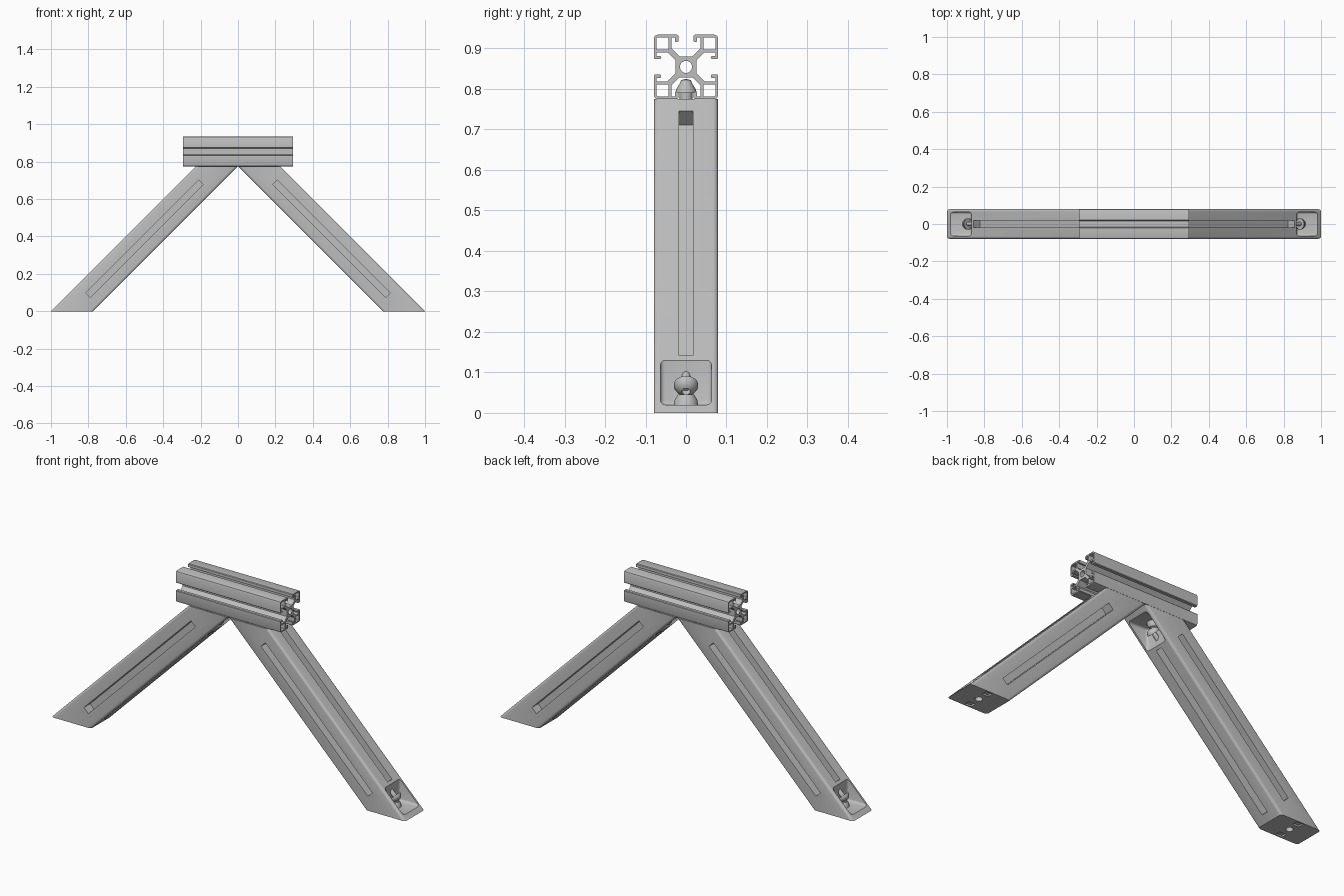
import bpy, bmesh, math
from mathutils import Matrix, Vector

cube = bpy.data.objects.get("Cube")
if cube:
    bpy.data.objects.remove(cube, do_unlink=True)

metal = bpy.data.materials.new("satin_grey")
metal.use_nodes = True
GREY = (0.52, 0.52, 0.52, 1)
metal.diffuse_color = GREY
metal.node_tree.nodes["Principled BSDF"].inputs["Base Color"].default_value = GREY

MID = Vector((0.5, 0, 0.3875))      # centre of one leg
HALF = 0.0795                       # half thickness of legs and rail
TILT = math.radians(45)
BOLT_X = 0.8875


def add_object(name, mesh):
    ob = bpy.data.objects.new(name, mesh)
    bpy.context.scene.collection.objects.link(ob)
    mesh.materials.clear()
    mesh.materials.append(metal)
    return ob


def from_bmesh(name, bm):
    bmesh.ops.recalc_face_normals(bm, faces=bm.faces)
    mesh = bpy.data.meshes.new(name)
    bm.to_mesh(mesh)
    bm.free()
    return add_object(name, mesh)


def smooth(ob):
    bpy.ops.object.select_all(action='DESELECT')
    bpy.context.view_layer.objects.active = ob
    ob.select_set(True)
    bpy.ops.object.shade_smooth_by_angle(angle=math.radians(35))


def box(name, centre, size, rot=0.0, bevel=0.0):
    bm = bmesh.new()
    bmesh.ops.create_cube(bm, size=1)
    bmesh.ops.scale(bm, vec=size, verts=bm.verts)
    if bevel:
        bmesh.ops.bevel(bm, geom=bm.edges[:], offset=bevel, segments=3,
                        profile=0.5, affect='EDGES')
    bmesh.ops.transform(bm, verts=bm.verts, matrix=Matrix.Translation(centre)
                        @ Matrix.Rotation(rot, 4, 'Y'))
    return from_bmesh(name, bm)


def lathe(name, profile, centre, rot=0.0, closed=False, steps=28):
    """Spin a (radius, height) profile about z, then tilt it about y."""
    bm = bmesh.new()
    vs = [bm.verts.new((r, 0, z)) for r, z in profile]
    edges = [bm.edges.new(p) for p in zip(vs, vs[1:])]
    if closed:
        edges.append(bm.edges.new((vs[-1], vs[0])))
    bmesh.ops.spin(bm, geom=vs + edges, cent=(0, 0, 0), axis=(0, 0, 1),
                   angle=2 * math.pi, steps=steps)
    bmesh.ops.remove_doubles(bm, verts=bm.verts, dist=1e-5)
    bmesh.ops.transform(bm, verts=bm.verts, matrix=Matrix.Translation(centre)
                        @ Matrix.Rotation(rot, 4, 'Y'))
    return from_bmesh(name, bm)


def cut(ob, cutter):
    mod = ob.modifiers.new("cut", 'BOOLEAN')
    mod.operation, mod.solver, mod.object = 'DIFFERENCE', 'EXACT', cutter
    bpy.context.view_layer.update()
    mesh = bpy.data.meshes.new_from_object(
        ob.evaluated_get(bpy.context.evaluated_depsgraph_get()))
    ob.modifiers.clear()
    ob.data = mesh
    bpy.data.objects.remove(cutter, do_unlink=True)


def opposite(p):
    """Same place at the other end of the leg (half turn about its centre)."""
    return 2 * MID - Vector(p)


# Slanted leg with rounded long edges
bm = bmesh.new()
outline = [(0.775, 0), (1, 0), (0.225, 0.775), (0, 0.775)]
base = bm.faces.new([bm.verts.new((x, -HALF, z)) for x, z in outline])
side = bmesh.ops.extrude_face_region(bm, geom=[base])
bmesh.ops.translate(bm, vec=(0, 2 * HALF, 0),
                    verts=[g for g in side["geom"] if isinstance(g, bmesh.types.BMVert)])
long_edges = [e for e in bm.edges if abs(e.verts[0].co.z - e.verts[1].co.z) > 0.5]
bmesh.ops.bevel(bm, geom=long_edges, offset=0.012, segments=4, profile=0.5, affect='EDGES')
leg = from_bmesh("left_leg", bm)

# Long grooves on all four sides
normal = Vector((1, 0, 1)).normalized()
for s in (-1, 1):
    cut(leg, box("groove_cutter", MID + s * HALF * normal, (0.855, 0.035, 0.1), TILT))
    cut(leg, box("groove_cutter", MID + Vector((0, s * HALF, 0)), (0.855, 0.1, 0.035), TILT))

# Bolt pockets, bolt holes and shallow end notches at both ends
for place in (Vector, opposite):
    cut(leg, box("pocket_cutter", place((1.02, 0, 0.17)), (0.3, 0.126, 0.3), bevel=0.011))
    cut(leg, lathe("hole_cutter", [(0, -0.05), (0.017, -0.05), (0.017, 0.05), (0, 0.05)],
                   place((BOLT_X, 0, 0))))
    for s in (-1, 1):
        cut(leg, box("notch_cutter", place((BOLT_X, s * 0.058, 0)), (0.035, 0.03, 0.016)))
smooth(leg)

# Fasteners
HEAD = [(0, 0.008), (0.009, 0.008), (0.011, 0.02), (0.018, 0.017), (0.025, 0.011),
        (0.03, 0), (0.03, -0.004), (0.011, -0.004), (0.011, -0.05), (0, -0.05)]
COLLAR = [(0.017, 0), (0.03, 0), (0.028, 0.012), (0.02, 0.025), (0.017, 0.025)]
ANCHOR = [(0, 0), (0.016, 0), (0.016, 0.042), (0.026, 0.042), (0.025, 0.05),
          (0.015, 0.066), (0.012, 0.074), (0, 0.077)]
AXIS = math.radians(135)
parts = [
    leg,
    lathe("left_foot_collar", COLLAR, (BOLT_X, 0, 0.02), closed=True),
    lathe("left_foot_bolt", HEAD, (0.89, 0, 0.067), AXIS),
    lathe("left_top_collar", COLLAR, opposite((BOLT_X, 0, 0.02)), math.pi, closed=True),
    lathe("left_top_bolt", HEAD, opposite((0.89, 0, 0.067)), AXIS + math.pi),
    lathe("left_rail_anchor", ANCHOR, (1 - BOLT_X, 0, 0.748)),
]
for ob in parts:
    smooth(ob)
    twin = bpy.data.objects.new(ob.name.replace("left", "right"), ob.data)
    twin.rotation_euler.z = math.pi
    bpy.context.scene.collection.objects.link(twin)

# Slotted rail: one eighth of the section, mirrored and turned four times
eighth = [(0.010, 0.026), (0.016, 0.026), (0.036, 0.046), (0.036, 0.073), (0.027, 0.073),
          (0.027, 0.063), (0.024, 0.061), (0.019, 0.063), (0.019, 0.077), (0.022, HALF),
          (0.070, HALF)]
quarter = eighth + [(0.0768, 0.0768)] + [(v, u) for u, v in reversed(eighth)]
cell = [(0.043, 0.043), (0.073, 0.043), (0.073, 0.07), (0.07, 0.073), (0.043, 0.073)]
loops = [[]]
for k in range(4):
    turn = Matrix.Rotation(-k * math.pi / 2, 2)
    loops[0] += [turn @ Vector(p) for p in quarter]
    loops.append([turn @ Vector(p) for p in cell])
loops.append([Vector((math.cos(a), math.sin(a))) * 0.015
              for a in (i * math.pi / 12 for i in range(24))])

curve = bpy.data.curves.new("rail_section", 'CURVE')
curve.dimensions, curve.fill_mode, curve.extrude = '2D', 'BOTH', 0.295
for loop in loops:
    spline = curve.splines.new('POLY')
    spline.points.add(len(loop) - 1)
    for point, p in zip(spline.points, loop):
        point.co = (p.x, p.y, 0, 1)
    spline.use_cyclic_u = True
helper = bpy.data.objects.new("rail_section", curve)
bpy.context.scene.collection.objects.link(helper)
bpy.context.view_layer.update()
mesh = bpy.data.meshes.new_from_object(
    helper.evaluated_get(bpy.context.evaluated_depsgraph_get()))
bpy.data.objects.remove(helper, do_unlink=True)
bm = bmesh.new()
bm.from_mesh(mesh)
bmesh.ops.remove_doubles(bm, verts=bm.verts, dist=1e-5)
bmesh.ops.transform(bm, verts=bm.verts, matrix=Matrix.Translation((0, 0, 0.775 + HALF))
                    @ Matrix.Rotation(math.pi / 2, 4, 'Z') @ Matrix.Rotation(math.pi / 2, 4, 'X'))
smooth(from_bmesh("slotted_rail", bm))
